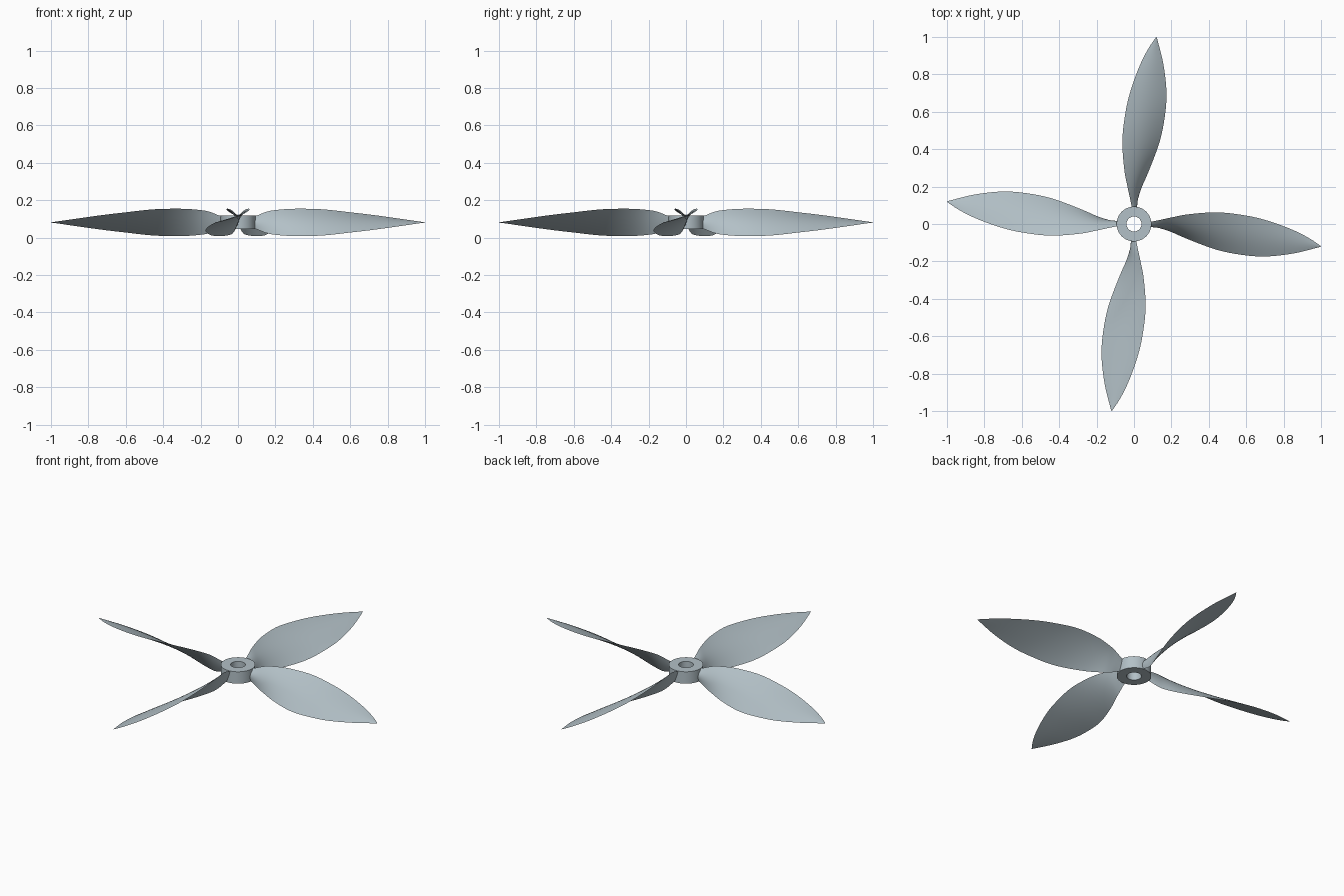
import bpy, bmesh, math
from mathutils import Matrix

default_cube = bpy.data.objects.get("Cube")
if default_cube:
    bpy.data.objects.remove(default_cube, do_unlink=True)

MID_Z = 0.081
STEPS = 5      # rings between two stations
CHORD = 12     # divisions across the blade

# One colour for everything
steel = bpy.data.materials.new("pale blue grey")
steel.use_nodes = True
steel.diffuse_color = (0.45, 0.53, 0.57, 1)
steel.node_tree.nodes["Principled BSDF"].inputs["Base Color"].default_value = steel.diffuse_color


def add_object(name, mesh, smooth_angle):
    if not mesh.materials:
        mesh.materials.append(steel)
    obj = bpy.data.objects.new(name, mesh)
    bpy.context.collection.objects.link(obj)
    bpy.ops.object.select_all(action="DESELECT")
    obj.select_set(True)
    bpy.context.view_layer.objects.active = obj
    bpy.ops.object.shade_smooth_by_angle(angle=math.radians(smooth_angle))
    return obj


def bm_to_mesh(bm, name):
    bmesh.ops.recalc_face_normals(bm, faces=bm.faces)
    mesh = bpy.data.meshes.new(name)
    bm.to_mesh(mesh)
    bm.free()
    return mesh


# Blade stations: radius, high edge y, low edge y, half height, thickness
stations = [
    (0.07, 0.01, -0.01, 0.033, 0.018),
    (0.10, 0.014, -0.014, 0.037, 0.018),
    (0.15, 0.024, -0.026, 0.056, 0.017),
    (0.20, 0.035, -0.043, 0.066, 0.016),
    (0.30, 0.053, -0.086, 0.073, 0.015),
    (0.45, 0.062, -0.14, 0.070, 0.014),
    (0.60, 0.045, -0.168, 0.054, 0.013),
    (0.72, 0.016, -0.173, 0.040, 0.011),
    (0.85, -0.032, -0.158, 0.022, 0.008),
    (0.94, -0.078, -0.137, 0.009, 0.004),
    (1.00, -0.119, -0.121, 0.0005, 0.001),
]


def catmull(a, b, c, d, t):
    return [0.5 * (2 * q + (r - p) * t + (2 * p - 5 * q + 4 * r - s) * t * t
                   + (3 * q - p - 3 * r + s) * t ** 3)
            for p, q, r, s in zip(a, b, c, d)]


def smooth_stations():
    last = len(stations) - 1
    for i in range(last):
        four = [stations[min(max(i + k, 0), last)] for k in (-1, 0, 1, 2)]
        for step in range(STEPS):
            yield catmull(*four, step / STEPS)
    yield stations[last]


def blade_section(bm, x, y_high, y_low, half, thick):
    """Lens section with a fuller upper side, from high edge to low edge and back."""
    dy, dz = y_low - y_high, -2 * half
    length = math.hypot(dy, dz)
    up_y, up_z = dz / length, -dy / length
    ring = []
    for k in range(2 * CHORD):
        upper = k <= CHORD
        t = (k if upper else 2 * CHORD - k) / CHORD
        bulge = math.sin(math.pi * t) * thick * (0.85 if upper else -0.15)
        ring.append(bm.verts.new((x, y_high + dy * t + up_y * bulge,
                                  MID_Z + half + dz * t + up_z * bulge)))
    return ring


# Blades
bm = bmesh.new()
rings = [blade_section(bm, *station) for station in smooth_stations()]
for inner, outer in zip(rings, rings[1:]):
    for k in range(2 * CHORD):
        n = (k + 1) % (2 * CHORD)
        bm.faces.new((inner[k], inner[n], outer[n], outer[k]))
bm.faces.new(rings[0])
bm.faces.new(rings[-1])
blade_mesh = bm_to_mesh(bm, "blade")
for turn, side in enumerate(("left", "back", "right", "front")):
    blade = add_object(side + "_blade", blade_mesh, 30)
    blade.rotation_euler.z = turn * math.pi / 2

# Hub: a ring with a through hole
bm = bmesh.new()
profile = [(0.04, 0.046), (0.093, 0.046), (0.093, 0.117), (0.04, 0.117)]
verts = [bm.verts.new((r, 0, z)) for r, z in profile]
edges = [bm.edges.new((verts[i], verts[(i + 1) % len(verts)])) for i in range(len(verts))]
bmesh.ops.spin(bm, geom=verts + edges, cent=(0, 0, 0), axis=(0, 0, 1),
               angle=math.tau, steps=48, use_merge=True)
bmesh.ops.remove_doubles(bm, verts=bm.verts, dist=0.0001)
add_object("hub", bm_to_mesh(bm, "hub"), 30)
